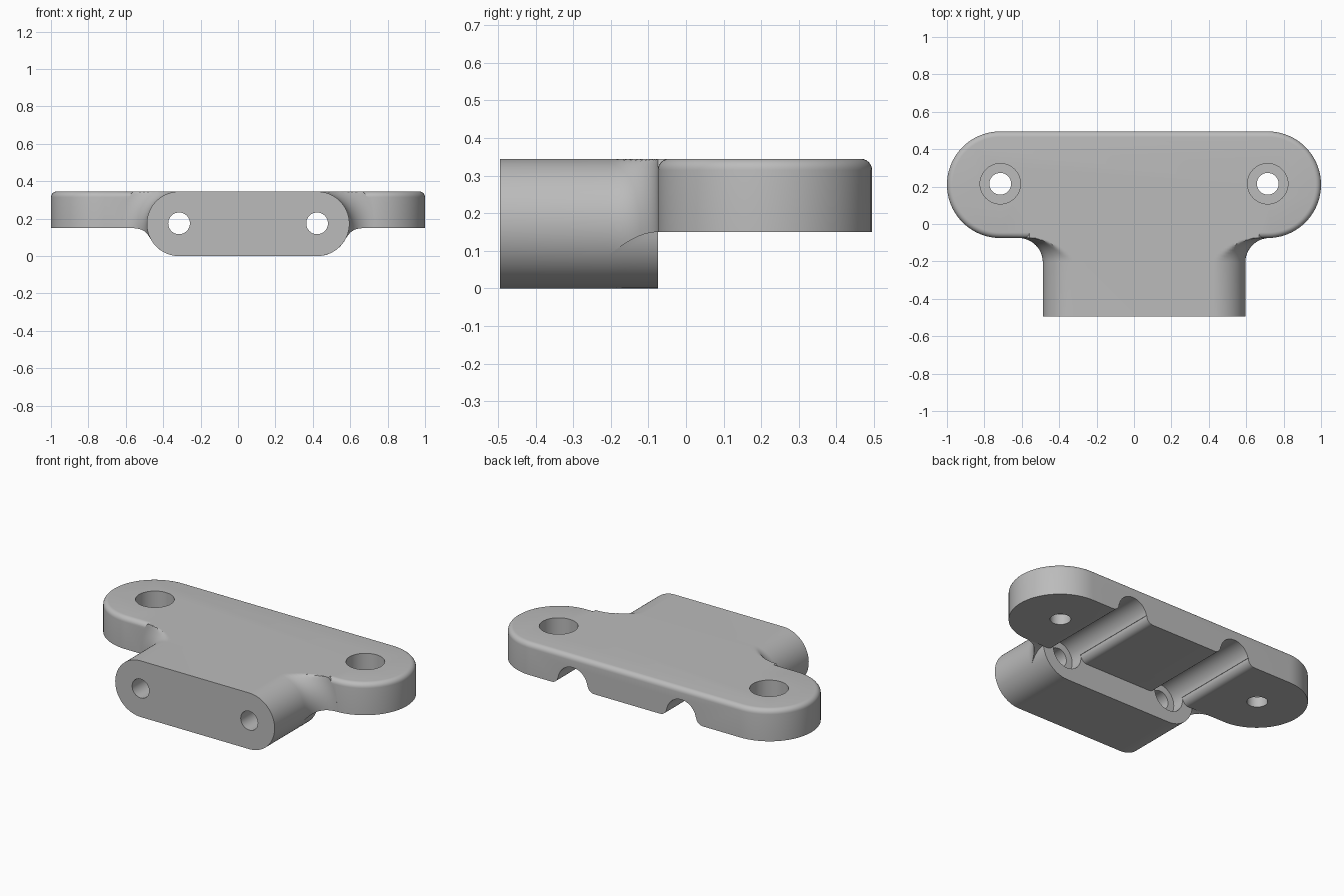
import bpy, bmesh
from math import sin, cos, asin, pi, radians

if "Cube" in bpy.data.objects:
    bpy.data.objects.remove(bpy.data.objects["Cube"])

TOP, UNDER = 0.345, 0.15          # flange top and underside
FRONT, WALL, BACK = -0.495, -0.075, 0.495
R = TOP / 2                       # block end radius
CORES = (-0.315, 0.423)           # front bore positions
END_X, END_Y, END_R = 0.715, 0.21, 0.285
FILLET = 0.13

grey = bpy.data.materials.new("light_grey")
grey.use_nodes = True
grey.diffuse_color = (0.5, 0.5, 0.5, 1)
grey.node_tree.nodes["Principled BSDF"].inputs["Base Color"].default_value = (0.5, 0.5, 0.5, 1)


def span(a, b, n):
    return [a + (b - a) * i / n for i in range(n + 1)]


def loft(name, rings):
    """Solid through matching closed rings, with capped ends."""
    bm = bmesh.new()
    loops = [[bm.verts.new(p) for p in ring] for ring in rings]
    for a, b in zip(loops, loops[1:]):
        for i in range(len(a)):
            j = (i + 1) % len(a)
            bm.faces.new((a[i], a[j], b[j], b[i]))
    bm.faces.new(loops[0])
    bm.faces.new(loops[-1])
    bmesh.ops.remove_doubles(bm, verts=bm.verts, dist=1e-5)
    bmesh.ops.recalc_face_normals(bm, faces=bm.faces)
    mesh = bpy.data.meshes.new(name)
    bm.to_mesh(mesh)
    bm.free()
    mesh.materials.append(grey)
    obj = bpy.data.objects.new(name, mesh)
    bpy.context.collection.objects.link(obj)
    return obj


def rod(x, y, z, r, length, along_y=False):
    bpy.ops.mesh.primitive_cylinder_add(vertices=48, radius=r, depth=length, location=(x, y, z),
                                        rotation=(pi / 2 if along_y else 0, 0, 0))
    obj = bpy.context.object
    obj.data.materials.append(grey)
    return obj


def combine(target, other, operation):
    """Apply a boolean and discard the helper."""
    bpy.ops.object.select_all(action='DESELECT')
    bpy.context.view_layer.objects.active = target
    target.select_set(True)
    mod = target.modifiers.new("boolean", 'BOOLEAN')
    mod.operation, mod.solver, mod.object = operation, 'EXACT', other
    bpy.ops.object.modifier_apply(modifier=mod.name)
    bpy.data.objects.remove(other)


# Flange: stadium plate with a rounded top edge
def stadium(z, inset):
    r = END_R - inset
    return [(s * END_X + r * cos(a), END_Y + r * sin(a), z)
            for s, start in ((1, -pi / 2), (-1, pi / 2)) for a in span(start, start + pi, 40)]


EDGE = 0.03
body = loft("bracket_body", [stadium(UNDER, 0)] + [
    stadium(TOP - EDGE + EDGE * sin(a), EDGE * (1 - cos(a))) for a in span(0, pi / 2, 6)])


# Block: stadium section that flares into the flange above a rising lower boundary
def section(y, grow, low_z):
    low = asin((low_z - R) / (R + grow))
    side = [(a, 0) for a in span(-pi / 2, low, 12)] + [(a, grow) for a in span(low, pi / 2, 28)]
    pts = []
    for core, s, order in ((CORES[1], 1, side), (CORES[0], -1, side[::-1])):
        pts += [(core + s * (R + g) * cos(a), y, min(TOP, R + (R + g) * sin(a))) for a, g in order]
    return pts


rings = [section(FRONT, 0, 0.09)]
for phi in span(0, pi / 2, 12):
    rings.append(section(WALL - FILLET + FILLET * sin(phi), FILLET * (1 - cos(phi)),
                         0.09 + (UNDER - 0.09) * sin(pi / 2 * sin(phi))))
rings.append(section(0.1, FILLET, UNDER))
block = loft("block", rings)

# Clear the space under the flange, behind the block wall
under = [(-0.9, UNDER), (0.9, UNDER), (0.9, -0.2), (-0.9, -0.2)]
combine(block, loft("clearance", [[(x, y, z) for x, z in under] for y in (WALL, 0.3)]), 'DIFFERENCE')
combine(body, block, 'UNION')

# Front bores, arched grooves and their flared lower edges
FLARE, GROOVE = 0.045, 0.1
for x in CORES:
    combine(body, rod(x, -0.3, 0.175, 0.058, 0.6, True), 'DIFFERENCE')
    combine(body, rod(x, 0.225, 0.175, GROOVE, 0.75, True), 'DIFFERENCE')
    half = [(GROOVE + FLARE * (1 - cos(a)), UNDER + FLARE * (1 - sin(a))) for a in span(0, pi / 2, 8)]
    half.append((GROOVE + FLARE, 0.1))
    profile = half + [(-w, z) for w, z in reversed(half)]
    combine(body, loft("flare", [[(x + w, y, z) for w, z in profile] for y in (WALL, 0.6)]), 'DIFFERENCE')

# Counterbored mounting holes
for s in (-1, 1):
    combine(body, rod(s * END_X, END_Y + 0.005, 0.25, 0.058, 0.5), 'DIFFERENCE')
    combine(body, rod(s * END_X, END_Y + 0.005, 0.415, 0.108, 0.4), 'DIFFERENCE')

bpy.ops.object.select_all(action='DESELECT')
body.select_set(True)
bpy.context.view_layer.objects.active = body
bpy.ops.object.shade_smooth_by_angle(angle=radians(30))
